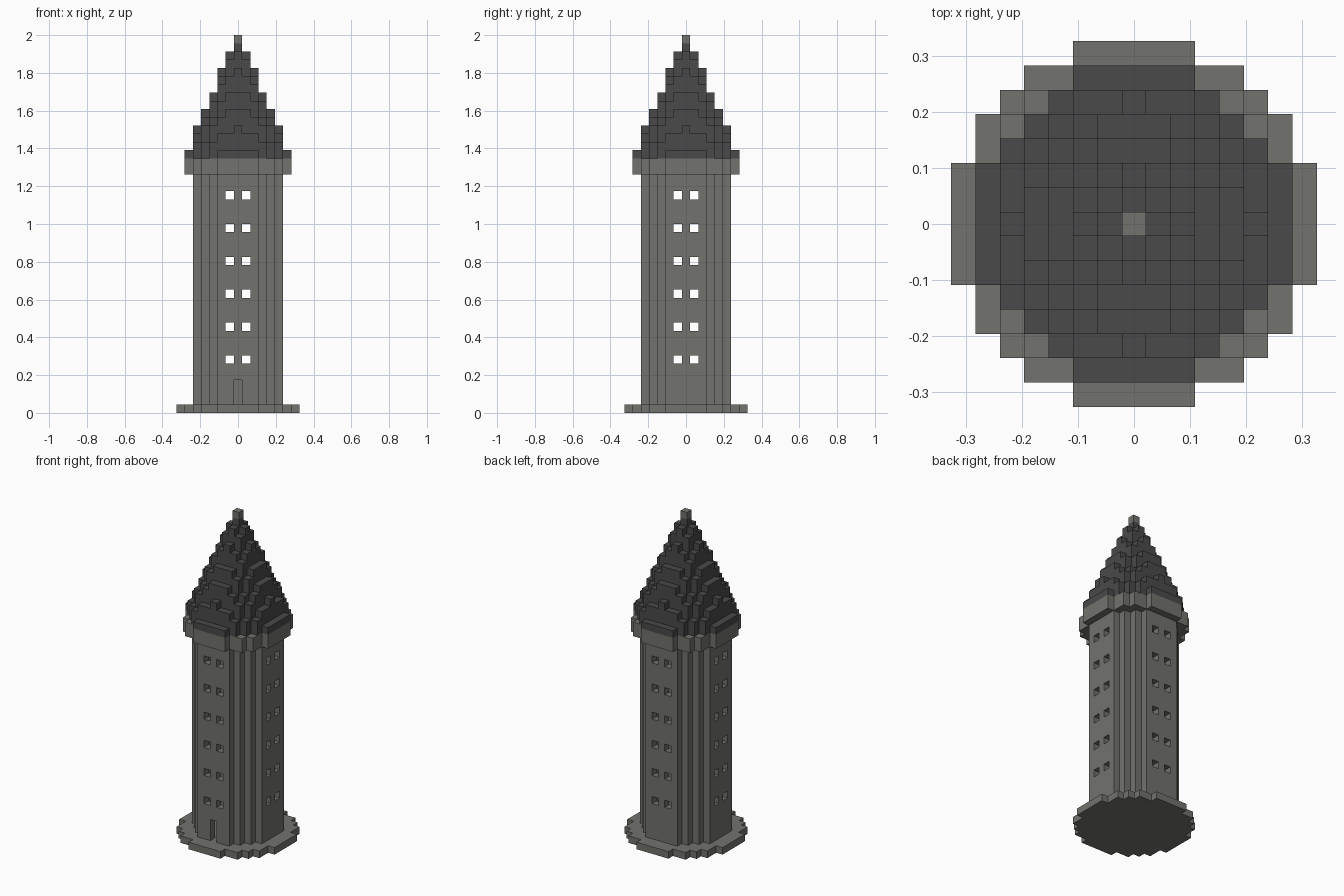
import bpy
import bmesh
from mathutils import Vector

if "Cube" in bpy.data.objects:
    bpy.data.objects.remove(bpy.data.objects["Cube"], do_unlink=True)

LAYERS = 46
UNIT = 2 / LAYERS          # edge of one building block


def material(name, color):
    mat = bpy.data.materials.new(name)
    mat.use_nodes = True
    mat.diffuse_color = (*color, 1)
    mat.node_tree.nodes["Principled BSDF"].inputs["Base Color"].default_value = (*color, 1)
    return mat


stone = material("grey stone", (0.168, 0.171, 0.153))
slate = material("dark slate", (0.067, 0.067, 0.068))


def disc(layers, outer, inner=-1):
    """Blocks of a round slab or ring; limits are squared radii in blocks."""
    span = range(-8, 9)
    return {(i, j, k) for k in layers for i in span for j in span
            if inner < i * i + j * j <= outer}


# Plinth, hollow shaft and overhanging collar
base = disc(range(0, 1), 56)
shaft = disc(range(1, 29), 30, 20)
collar = disc(range(29, 31), 42, 20)

# Paired window openings on all four sides
for k in range(6, 27, 4):
    for a in (-1, 1):
        for b in (-5, 5):
            shaft -= {(a, b, k), (b, a, k)}

# Doorway in the front wall
shaft -= {(0, -5, k) for k in range(1, 4)}

# Stepped conical roof with a stone tip
roof = set()
for step in range(14):
    roof |= disc([31 + step], (6.35 - step * 3 / 7) ** 2)
finial = {(0, 0, LAYERS - 1)}

parts = [("base", base, stone), ("tower_shaft", shaft, stone),
         ("collar", collar, stone), ("roof", roof, slate),
         ("finial", finial, stone)]
solid = set().union(*(cells for _, cells, _ in parts))


def build(name, cells, mat):
    """Skin the blocks with only those faces not covered by a neighbour."""
    bm = bmesh.new()
    for cell in sorted(cells):
        centre = Vector(cell) + Vector((0, 0, 0.5))
        for axis in range(3):
            for sign in (-1, 1):
                normal = Vector((0, 0, 0))
                normal[axis] = sign
                if tuple(int(c + n) for c, n in zip(cell, normal)) in solid:
                    continue
                u = Vector((0, 0, 0))
                u[(axis + 1) % 3] = 0.5
                v = normal.cross(u)
                mid = centre + normal / 2
                corners = (mid - u - v, mid + u - v, mid + u + v, mid - u + v)
                bm.faces.new([bm.verts.new(c * UNIT) for c in corners])
    bmesh.ops.remove_doubles(bm, verts=bm.verts, dist=UNIT / 100)
    mesh = bpy.data.meshes.new(name)
    bm.to_mesh(mesh)
    bm.free()
    mesh.materials.append(mat)
    bpy.context.collection.objects.link(bpy.data.objects.new(name, mesh))


for part in parts:
    build(*part)
